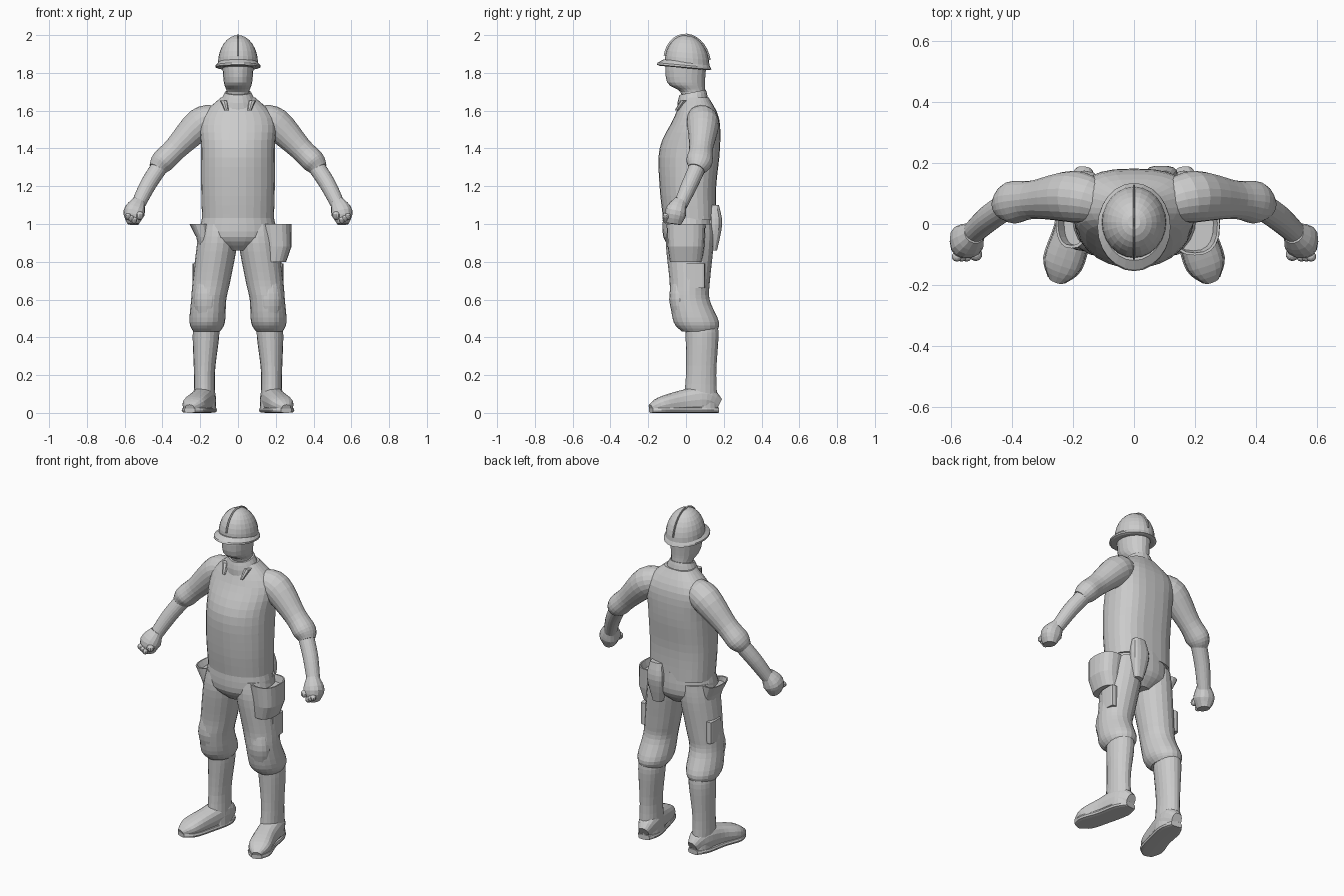
import bpy, bmesh, math
from mathutils import Vector

cube = bpy.data.objects.get("Cube")
if cube:
    bpy.data.objects.remove(cube)

grey = bpy.data.materials.new("light_grey")
grey.use_nodes = True
grey.diffuse_color = (.6, .6, .6, 1)
grey.node_tree.nodes["Principled BSDF"].inputs["Base Color"].default_value = grey.diffuse_color

X, Y, Z = Vector((1, 0, 0)), Vector((0, 1, 0)), Vector((0, 0, 1))


def finish(name, bm):
    bmesh.ops.recalc_face_normals(bm, faces=bm.faces)
    mesh = bpy.data.meshes.new(name)
    bm.to_mesh(mesh)
    bm.free()
    mesh.materials.append(grey)
    bpy.context.collection.objects.link(bpy.data.objects.new(name, mesh))


def smooth_between(keys, steps):
    """Spline through the key sections, so that a few of them describe a soft shape."""
    keys = [Vector((*k[:4], k[-1])) for k in keys]
    padded = [keys[0], *keys, keys[-1]]
    result = []
    for before, start, end, after in zip(padded, keys, keys[1:], padded[3:]):
        for i in range(steps):
            t = i / steps
            bend = (before * 2 - start * 5 + end * 4 - after) * t + (start * 3 - before - end * 3 + after) * t * t
            result.append(start + (end - before + bend) * t / 2)
    return result + [keys[-1]]


def signed_power(value, power):
    return math.copysign(abs(value) ** power, value)


def loft(name, keys, ref=None, side=1, sides=20, steps=4, square=1, back=None, slope=0):
    """Skin ovals (x, y, z, radius, second radius); level, or square to the path if ref is given."""
    bm, rings = bmesh.new(), []
    sections = smooth_between(keys, steps)
    centres = [Vector(s[:3]) for s in sections]
    last = len(centres) - 1
    for i, (centre, section) in enumerate(zip(centres, sections)):
        u, v = X, Y
        if ref:
            tangent = (centres[min(i + 1, last)] - centres[max(i - 1, 0)]).normalized()
            u = tangent.cross(ref).normalized()
            v = u.cross(tangent)
        ring = []
        for k in range(sides):
            angle = math.tau * k / sides
            c, s = math.cos(angle), math.sin(angle)
            power = back if back and s > 0 else square
            co = centre + u * section[3] * signed_power(c, power) + v * section[4] * signed_power(s, power)
            co.z += slope * co.y
            co.x *= side
            ring.append(bm.verts.new(co))
        rings.append(ring)
    for low, high in zip(rings, rings[1:]):
        for k in range(sides):
            n = (k + 1) % sides
            bm.faces.new((low[k], low[n], high[n], high[k]))
    bm.faces.new(rings[0])
    bm.faces.new(rings[-1])
    finish(name, bm)


def blob(name, centre, size, side):
    bm = bmesh.new()
    bmesh.ops.create_uvsphere(bm, u_segments=10, v_segments=8, radius=size)
    bmesh.ops.translate(bm, verts=bm.verts, vec=(side * centre[0], *centre[1:]))
    finish(name, bm)


# Shirt with a rounded belly and a flatter back
loft("shirt", [(0, .02, 1.02, .19, .14), (0, .01, 1.2, .195, .15), (0, .02, 1.4, .195, .16),
               (0, .055, 1.56, .195, .12), (0, .05, 1.67, .09, .07)], sides=28, back=.75)

# Collar
loft("collar", [(0, .035, 1.6, .11, .08), (0, .035, 1.65, .09, .08), (0, .035, 1.69, .07)], steps=2, slope=.2)

# Head and neck
loft("head", [(0, .035, 1.64, .07, .06), (0, .035, 1.7, .06, .065), (0, 0, 1.75, .075, .1),
              (0, 0, 1.87, .085, .11)])

# Safety helmet: brim, dome and crown ridge
loft("helmet_brim", [(0, -.01, 1.825, .11, .13), (0, -.01, 1.83, .12, .145), (0, -.01, 1.84, .12, .14),
                     (0, 0, 1.86, .1, .12)], sides=24, steps=1, slope=-.09)
arc = [math.pi * i / 16 for i in range(1, 16)]
loft("helmet_dome", [(0, .006, 1.85 + .15 * math.sin(a), .106 * math.cos(a), .118 * math.cos(a))
                     for a in [0, *arc[:7]]], sides=24, steps=1, slope=-.09)
loft("helmet_ridge", [(0, .006 - .117 * math.cos(a), 1.85 + .148 * math.sin(a), .01, .004) for a in arc],
     ref=X, sides=8, steps=1, slope=-.09)

# Trouser seat
loft("trouser_seat", [(0, .02, .86, .07, .08), (0, .02, .93, .195, .14), (0, .02, 1.06, .185, .14)], sides=28)

for side, label in ((1, "left_"), (-1, "right_")):
    # Collar point
    loft(label + "collar_point", [(.075, -.01, 1.655, .02), (.06, -.05, 1.6, .01)], side=side, sides=8, steps=2)

    # Sleeve and bare forearm ending in a fist
    loft(label + "sleeve", [(.12, .07, 1.56, .07), (.2, .09, 1.53, .085), (.33, .08, 1.4, .063),
                            (.4, .07, 1.33, .062, .07), (.43, .055, 1.29, .045)], ref=Y, side=side)
    loft(label + "forearm", [(.41, .065, 1.31, .045), (.475, .02, 1.21, .043), (.53, -.03, 1.1, .037)],
         ref=Y, side=side)
    loft(label + "fist", [(.525, -.03, 1.12, .035), (.55, -.055, 1.06, .057), (.555, -.065, 1, .03, .04)],
         ref=Y, side=side, sides=14, square=.85)
    blob(label + "thumb", (.52, -.1, 1.045), .022, side)
    for i in range(3):
        blob(f"{label}finger_{i}", (.55 + .016 * i, -.107, 1.02 + .01 * i), .017, side)

    # Trouser leg, loose at the knee and tucked in at the hem
    loft(label + "trouser_leg", [(.105, .025, 1, .09, .12), (.11, .02, .9, .106, .127), (.14, .02, .7, .1, .107),
                                 (.155, .02, .6, .093, .105), (.163, .055, .48, .094, .12),
                                 (.166, .07, .43, .07, .09)], side=side)
    loft(label + "knee_pad", [(.16, -.03, .72, .05, .04), (.165, -.035, .6, .07, .054),
                              (.166, -.01, .48, .05)], side=side, sides=16)
    loft(label + "thigh_pocket", [(.22, .05, .66, .02, .05), (.22, .05, .79, .02, .05)],
         side=side, sides=12, steps=2, square=.4)

    # Tall boot: shaft, turned-out foot and sole
    loft(label + "boot_shaft", [(.168, .08, .46, .066, .087), (.17, .085, .4, .07, .087), (.178, .08, .2, .055, .08),
                                (.175, .075, .02, .06, .095)], side=side)
    foot = [(.165, .17, .08, .03), (.175, .1, .14, .06), (.2, -.02, .12, .06), (.235, -.13, .085, .062),
            (.255, -.185, .045, .025)]
    loft(label + "boot_foot", [(x, y, height / 2, width, height / 2) for x, y, height, width in foot],
         ref=Z, side=side, sides=16, square=.8)
    loft(label + "boot_sole", [(x, y, .015, width + .005, .015) for x, y, height, width in foot],
         ref=Z, side=side, sides=12, square=.5)

# Open tool pouch on the left hip, narrow holster on the right
loft("tool_pouch", [(.195, 0, .8, .06, .085), (.21, 0, .88, .073, .097), (.2, 0, 1, .082, .103),
                    (.2, 0, 1, .074, .095), (.195, 0, .96, .066, .088)], steps=1, square=.8)
loft("hip_holster", [(.17, .01, .86, .035, .06), (.185, .01, .93, .036, .08), (.205, .01, 1, .052, .09),
                     (.205, .01, 1, .045, .08), (.19, .01, .97, .04, .08)], side=-1, steps=1, square=.8)

# Rear pocket
loft("rear_pocket", [(.09, .135, .86, .03), (.09, .155, 1, .055, .037), (.09, .145, 1.1, .04, .03)],
     sides=14, square=.7)
